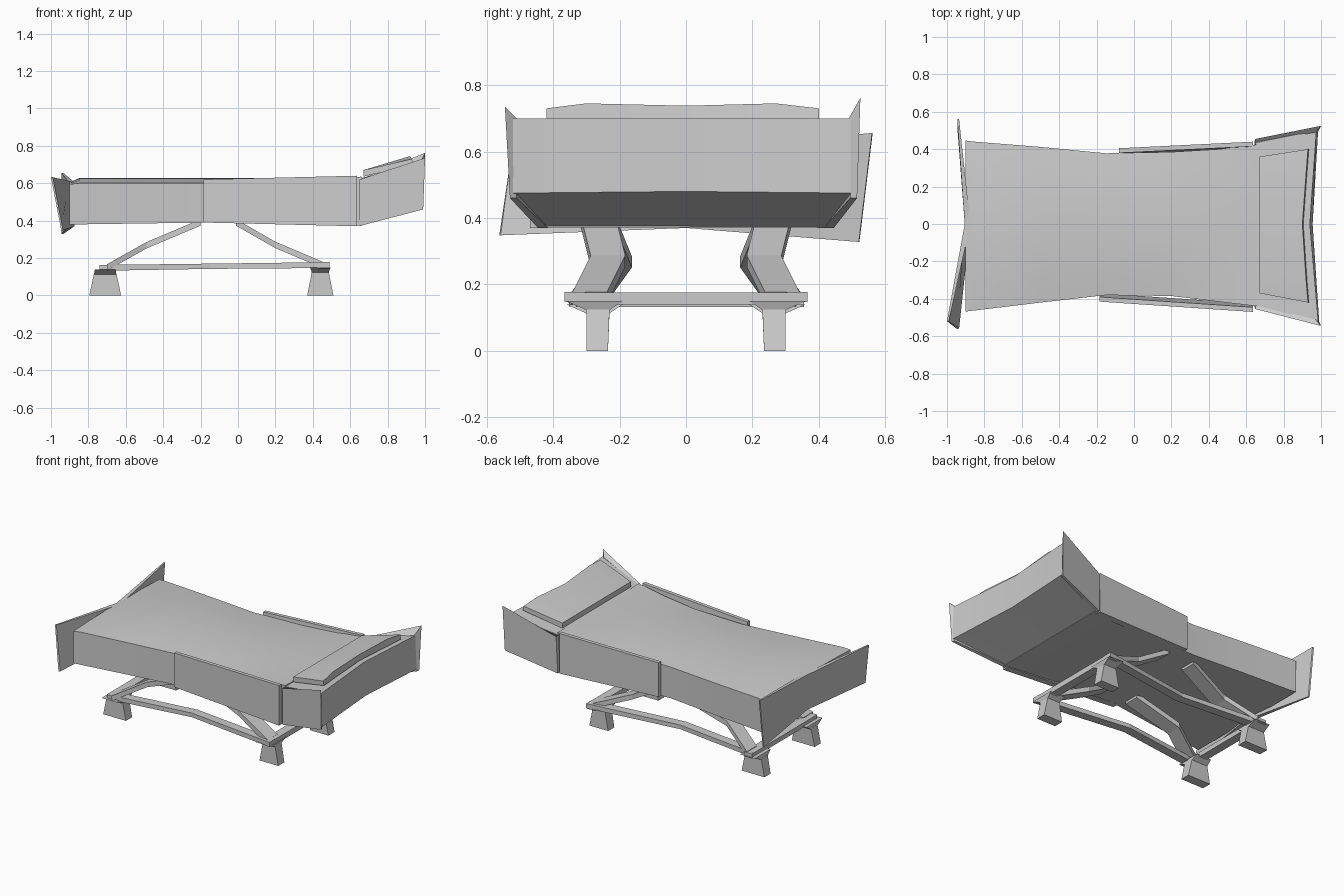
import bpy, bmesh, math


def loft(name, rings, smooth=False):
    """Skin equal-length rings of points and cap both ends."""
    bm = bmesh.new()
    vs = [[bm.verts.new(p) for p in r] for r in rings]
    n = len(vs[0])
    for a, b in zip(vs, vs[1:]):
        for i in range(n):
            j = (i + 1) % n
            bm.faces.new((a[i], a[j], b[j], b[i]))
    bm.faces.new(vs[0])
    bm.faces.new(vs[-1])
    bmesh.ops.recalc_face_normals(bm, faces=bm.faces)
    me = bpy.data.meshes.new(name)
    bm.to_mesh(me)
    bm.free()
    ob = bpy.data.objects.new(name, me)
    bpy.context.collection.objects.link(ob)
    if smooth:
        bpy.context.view_layer.objects.active = ob
        ob.select_set(True)
        bpy.ops.object.shade_smooth_by_angle(angle=math.radians(30))
        ob.select_set(False)
    return ob


def bar(name, path, wy, wz, wx=0.0):
    """Bar through the path points, with fixed section offsets."""
    return loft(name, [[(x - wx, y - wy, z - wz), (x + wx, y + wy * (1 if wx == 0 else -1), z - wz),
                        (x + wx, y + wy, z + wz), (x - wx, y - wy * (1 if wx == 0 else -1), z + wz)]
                       if wx else
                       [(x, y - wy, z - wz), (x, y + wy, z - wz), (x, y + wy, z + wz), (x, y - wy, z + wz)]
                       for x, y, z in path])


# Mattress with a pinched waist and a gently crowned top
def mattress_ring(x, lo, hi, edge, mid, bottom):
    ring = [(x, lo, bottom), (x, hi, bottom)]
    for i in range(7):
        t = i / 6
        y = hi + (lo - hi) * t
        ring.append((x, y, edge + (mid - edge) * (1 - (2 * t - 1) ** 2)))
    return ring


loft("mattress", [mattress_ring(*s) for s in (
    (-0.90, -0.468, 0.446, 0.595, 0.605, 0.38),
    (-0.85, -0.462, 0.440, 0.600, 0.627, 0.38),
    (-0.50, -0.420, 0.412, 0.600, 0.627, 0.385),
    (-0.15, -0.380, 0.378, 0.600, 0.627, 0.39),
    (0.20, -0.385, 0.385, 0.605, 0.628, 0.385),
    (0.45, -0.415, 0.400, 0.615, 0.630, 0.38),
    (0.66, -0.440, 0.425, 0.635, 0.628, 0.372))], True)

# Side rails beside the head half of the mattress
for s, x0, y0, y1 in ((-1, -0.185, 0.415, 0.47), (1, -0.08, 0.405, 0.44)):
    loft("side_rail", [
        [(x, s * (y - 0.045), zb), (x, s * y, zb), (x, s * y, zt), (x, s * (y - 0.025), zt)]
        for x, y, zb, zt in ((x0, y0, 0.39, 0.62), (0.635, y1, 0.37, 0.64))])

# Raised head section, with a concave end face
loft("head_section", [
    [(0.65, ya, 0.372), (xb, yb, zb), (xt, yt, 0.70), (0.65, yc, 0.625)]
    for ya, yb, yc, yt, xb, zb, xt in (
        (-0.42, -0.52, -0.435, -0.52, 0.99, 0.475, 0.985),
        (0, 0, 0, 0, 0.955, 0.48, 0.94),
        (0.42, 0.51, 0.435, 0.50, 0.985, 0.475, 0.975))], True)

# Flared wings on both sides of the head section
for s, yb, yt, zt in ((-1, 0.53, 0.545, 0.735), (1, 0.515, 0.525, 0.762)):
    loft("head_wing", [
        [(0.645, s * 0.415, 0.37), (0.645, s * 0.445, 0.37), (0.65, s * 0.455, 0.62), (0.65, s * 0.43, 0.62)],
        [(0.985, s * (yb - 0.02), 0.46), (0.99, s * yb, 0.46), (1.0, s * yt, zt), (0.97, s * (yt - 0.035), 0.70)]])

# Pillow lying on the raised head section
loft("pillow", [
    [(0.67, y0, 0.635), (x1, y1, 0.70), (x1 - 0.005, y1, zt), (0.67, y0, 0.67)]
    for y0, y1, x1, zt in (
        (-0.37, -0.42, 0.935, 0.73), (-0.28, -0.30, 0.925, 0.745), (0, 0, 0.905, 0.738),
        (0.26, 0.27, 0.925, 0.745), (0.36, 0.40, 0.935, 0.73))], True)

# Foot panel with flared corners
loft("foot_panel", [
    [(-0.945, -0.562, 0.348), (-1.0, -0.52, 0.632), (-0.99, -0.52, 0.632), (-0.935, -0.558, 0.348)],
    [(-0.905, 0, 0.37), (-0.905, 0, 0.605), (-0.875, 0, 0.605), (-0.875, 0, 0.37)],
    [(-0.945, 0.522, 0.328), (-0.945, 0.562, 0.656), (-0.935, 0.560, 0.656), (-0.935, 0.52, 0.328)]])

for s in (-1, 1):
    # Long base bars, bowed inwards
    loft("base_side_bar", [
        [(x, s * (y - 0.03), zb), (x, s * (y + 0.03), zb), (x, s * (y + 0.03), zt), (x, s * (y - 0.03), zt)]
        for x, y, zb, zt in ((-0.74, 0.31, 0.132, 0.163), (-0.15, 0.245, 0.142, 0.17), (0.49, 0.335, 0.147, 0.178))])
    # Bent lifting struts
    for path in (((-0.70, 0.30, 0.15), (-0.49, 0.215, 0.268), (-0.20, 0.265, 0.39)),
                 ((0.46, 0.29, 0.16), (0.20, 0.235, 0.27), (-0.01, 0.265, 0.39))):
        bar("lifting_strut", [(x, s * y, z) for x, y, z in path], 0.052, 0.017)
    # Tapered feet and their flared caps
    for x, w, top in ((-0.71, 0.085, 0.118), (0.44, 0.07, 0.128)):
        def ring(hx, y0, y1, z):
            return [(x - hx, s * y0, z), (x + hx, s * y0, z), (x + hx, s * y1, z), (x - hx, s * y1, z)]
        loft("foot", [ring(w, 0.235, 0.30, 0), ring(w - 0.025, 0.23, 0.30, top)])
        loft("foot_cap", [ring(w - 0.025, 0.23, 0.30, top - 0.005), ring(0.055, 0.19, 0.36, top + 0.022)])

# End bars of the base
for x, zb, zt in ((-0.71, 0.132, 0.163), (0.46, 0.14, 0.176)):
    loft("base_end_bar", [[(x - 0.03, y, zb), (x + 0.03, y, zb), (x + 0.03, y, zt), (x - 0.03, y, zt)]
                          for y in (-0.34, 0.355)])
